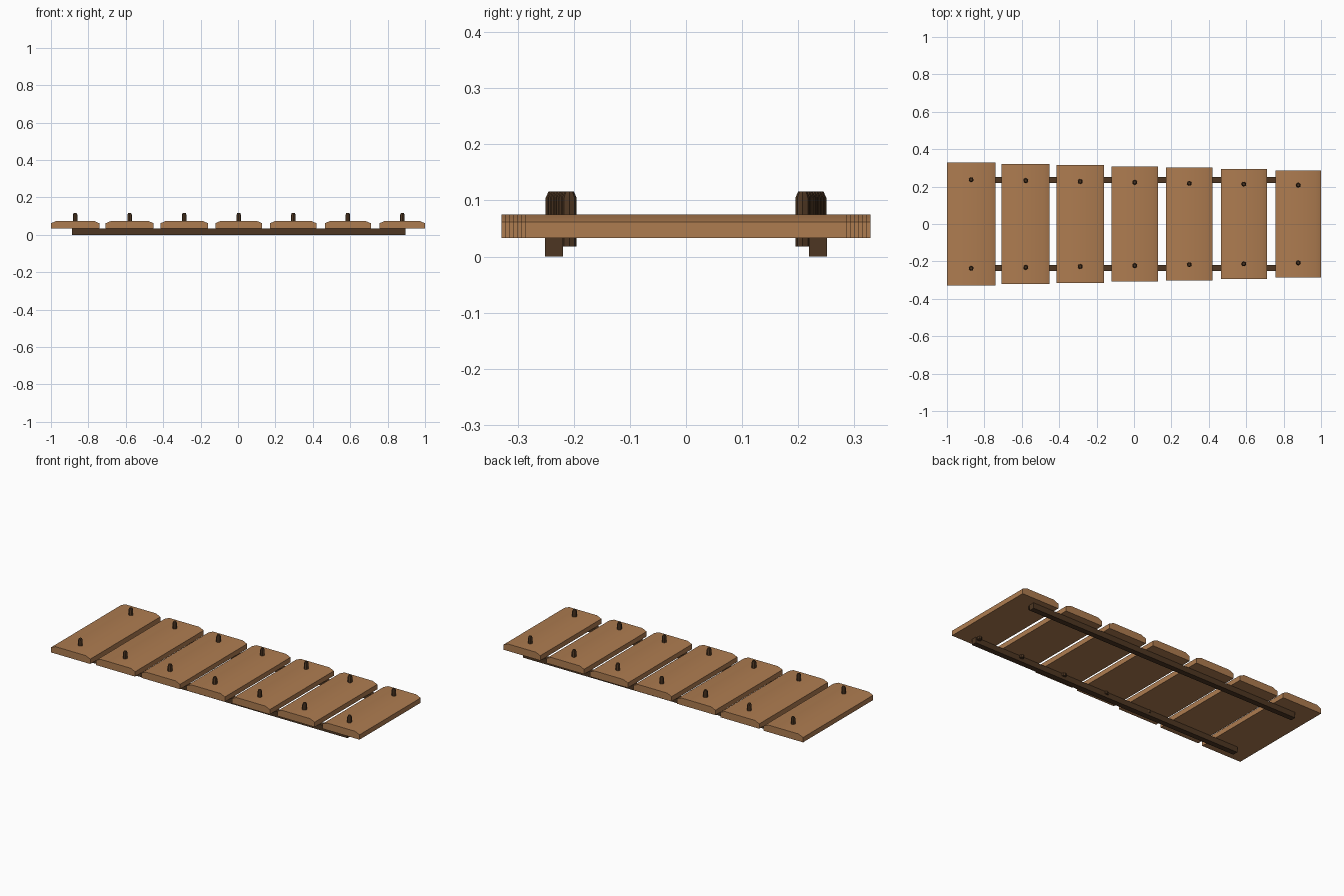
import bpy, bmesh, math

if "Cube" in bpy.data.objects:
    bpy.data.objects.remove(bpy.data.objects["Cube"])


def material(name, rgb):
    m = bpy.data.materials.new(name)
    m.diffuse_color = (*rgb, 1)
    m.use_nodes = True
    m.node_tree.nodes["Principled BSDF"].inputs["Base Color"].default_value = m.diffuse_color
    return m


WOOD = material("warm wood", (0.42, 0.20, 0.080))
DARK = material("dark wood", (0.075, 0.037, 0.016))


def finish(name, bm, mat):
    bmesh.ops.recalc_face_normals(bm, faces=bm.faces[:])
    me = bpy.data.meshes.new(name)
    bm.to_mesh(me)
    bm.free()
    me.materials.append(mat)
    ob = bpy.data.objects.new(name, me)
    bpy.context.collection.objects.link(ob)
    bpy.ops.object.select_all(action='DESELECT')
    ob.select_set(True)
    bpy.context.view_layer.objects.active = ob
    bpy.ops.object.shade_smooth_by_angle(angle=math.radians(30))
    return ob


def prism(name, profile, y0, y1, mat):
    """Extrude an xz profile along y."""
    bm = bmesh.new()
    face = bm.faces.new([bm.verts.new((x, y0, z)) for x, z in profile])
    new = bmesh.ops.extrude_face_region(bm, geom=[face])["geom"]
    bmesh.ops.translate(bm, vec=(0, y1 - y0, 0),
                        verts=[v for v in new if isinstance(v, bmesh.types.BMVert)])
    return finish(name, bm, mat)


def peg(name, x, y):
    """Thin pin with a bevelled tip."""
    bm = bmesh.new()
    rings = []
    for z, r in ((0.018, 0.013), (0.105, 0.013), (0.116, 0.008)):
        rings.append([bm.verts.new((x + r * math.cos(i * math.tau / 8),
                                    y + r * math.sin(i * math.tau / 8), z))
                      for i in range(8)])
    for a, b in zip(rings, rings[1:]):
        for i in range(8):
            j = (i + 1) % 8
            bm.faces.new((a[i], a[j], b[j], b[i]))
    bm.faces.new(rings[0])
    bm.faces.new(rings[-1])
    return finish(name, bm, DARK)


# Seven bars, shrinking to the right, each held by two pegs
BARS = 7
for i in range(BARS):
    t = i / (BARS - 1)
    x = -0.8705 + 1.749 * t
    w = 0.1295 - 0.008 * t
    half = 0.329 - 0.042 * t
    c = 0.030
    prism(f"bar_{i + 1}",
          [(x - w, 0.033), (x + w, 0.033), (x + w, 0.062), (x + w - c, 0.075),
           (x - w + c, 0.075), (x - w, 0.062)], -half, half, WOOD)
    for side, label in ((-1, "front"), (1, "back")):
        peg(f"{label}_peg_{i + 1}", x, side * (0.237 - 0.029 * t))

# Two support rails under the bars
for side, label in ((-1, "front"), (1, "back")):
    prism(f"{label}_rail", [(-0.888, 0), (0.895, 0), (0.895, 0.033), (-0.888, 0.033)],
          side * 0.219, side * 0.251, DARK)
